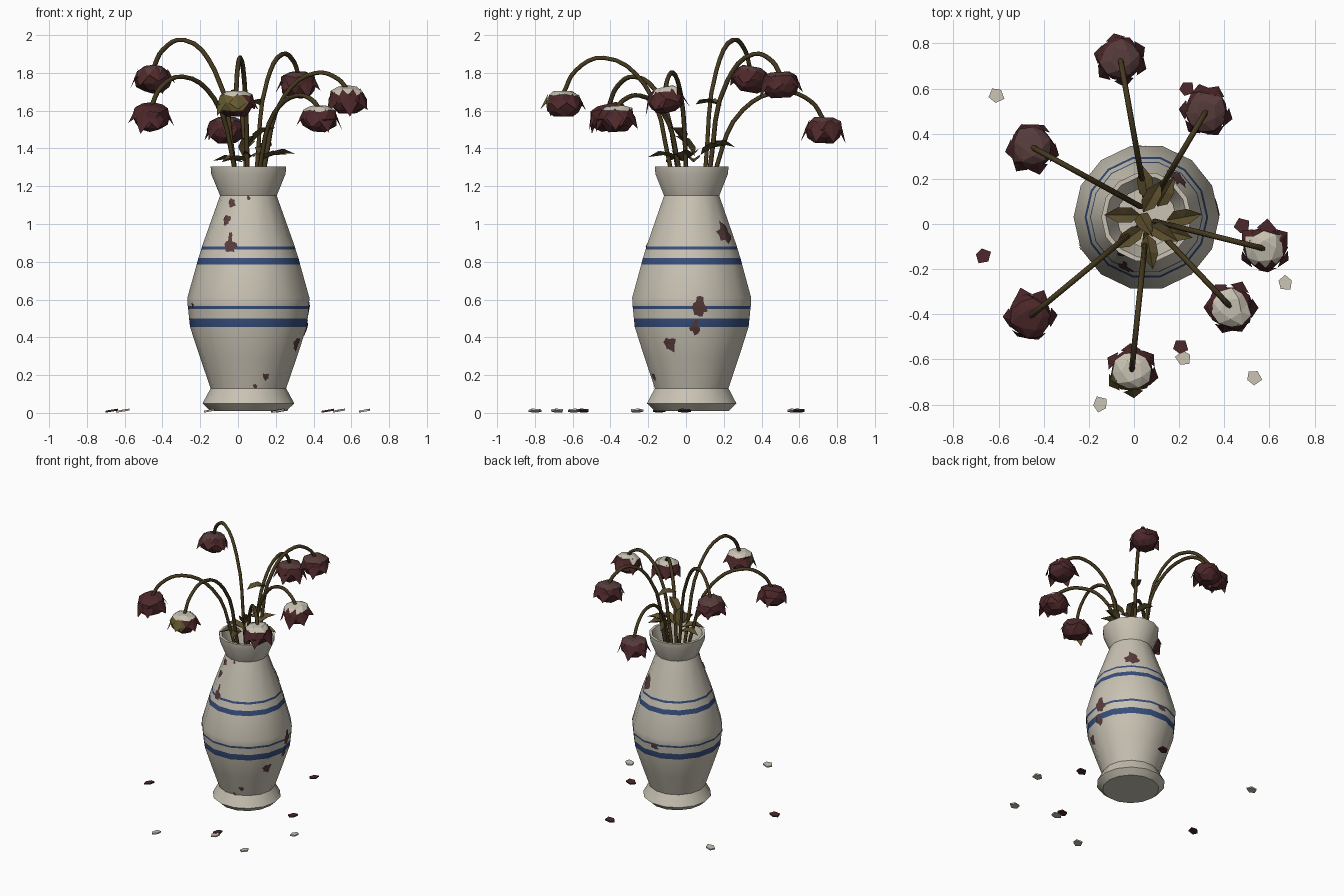
import bpy, bmesh, math, random
from mathutils import Vector, Matrix
from mathutils.bvhtree import BVHTree

random.seed(4)
default_cube = bpy.data.objects.get("Cube")
if default_cube:
    bpy.data.objects.remove(default_cube, do_unlink=True)


def material(name, color):
    mat = bpy.data.materials.new(name)
    mat.use_nodes = True
    rgba = (*color, 1.0)
    mat.diffuse_color = rgba
    shader = mat.node_tree.nodes["Principled BSDF"]
    shader.inputs["Base Color"].default_value = rgba
    shader.inputs["Roughness"].default_value = 0.8
    return mat


CREAM = material("cream", (0.58, 0.54, 0.45))
BLUE = material("glaze blue", (0.038, 0.076, 0.2))
MAROON = material("dried maroon", (0.075, 0.021, 0.023))
DUSTY = material("dusty maroon", (0.095, 0.044, 0.044))
STEM = material("stem brown", (0.061, 0.042, 0.014))
LEAF = material("leaf olive", (0.098, 0.07, 0.024))
FADED = material("faded olive", (0.13, 0.1, 0.03))


def finish(bm, name, mats):
    mesh = bpy.data.meshes.new(name)
    bm.to_mesh(mesh)
    bm.free()
    for mat in mats:
        mesh.materials.append(mat)
    obj = bpy.data.objects.new(name, mesh)
    bpy.context.collection.objects.link(obj)
    return obj


# Vase: a lathe profile of (radius, height), outside then inside
AXIS = Vector((0.055, 0.03, 0))
SIDES = 14
outside = [(0.2, 0.01), (0.243, 0.05), (0.2, 0.13), (0.255, 0.29), (0.309, 0.455),
           (0.314, 0.5), (0.319, 0.55), (0.321, 0.565), (0.323, 0.61), (0.274, 0.785),
           (0.265, 0.82), (0.25, 0.865), (0.246, 0.88), (0.15, 1.15), (0.197, 1.265),
           (0.2, 1.305)]
inside = [(0.18, 1.305), (0.13, 1.15), (0.29, 0.62), (0.18, 0.12)]
bands = [(0.455, 0.5), (0.55, 0.565), (0.785, 0.82), (0.865, 0.88)]

bm = bmesh.new()
rings = []
for radius, height in outside + inside:
    ring = []
    for i in range(SIDES):
        a = math.tau * i / SIDES
        ring.append(bm.verts.new(AXIS + Vector((radius * math.cos(a), radius * math.sin(a), height))))
    rings.append(ring)
bm.faces.new(rings[0][::-1])
bm.faces.new(rings[-1])
for low, high in zip(rings, rings[1:]):
    for i in range(SIDES):
        j = (i + 1) % SIDES
        face = bm.faces.new((low[i], low[j], high[j], high[i]))
        span = (round(low[i].co.z, 3), round(high[i].co.z, 3))
        face.material_index = 1 if span in bands else 0
bm.normal_update()
surface = BVHTree.FromBMesh(bm)
vase = finish(bm, "vase", [CREAM, BLUE])
bpy.context.view_layer.objects.active = vase
vase.select_set(True)
bpy.ops.object.shade_smooth_by_angle(angle=math.radians(32))
vase.select_set(False)


# Stains: ragged thin patches wrapped on the vase wall
def stain(bm, angle, height, width, tall, inner=False):
    a0 = math.radians(angle)

    def on_wall(u, v):
        base = AXIS + Vector((0, 0, height + v))
        a = a0 + u / 0.25
        out = Vector((math.cos(a), math.sin(a), 0))
        if inner:
            hit = surface.ray_cast(base, out)
            return hit[0] - out * 0.005
        hit = surface.ray_cast(base + out, -out)
        return hit[0] + out * 0.005

    count = 16
    center = bm.verts.new(on_wall(0, 0))
    middle, outer = [], []
    for i in range(count):
        a = math.tau * i / count
        k = random.uniform(0.6, 1.25)
        u, v = width * k * math.cos(a), tall * k * math.sin(a)
        middle.append(bm.verts.new(on_wall(u / 2, v / 2)))
        outer.append(bm.verts.new(on_wall(u, v)))
    for i in range(count):
        j = (i + 1) % count
        loops = [(center, middle[i], middle[j]), (middle[i], outer[i], outer[j], middle[j])]
        for loop in loops:
            bm.faces.new(loop[::-1] if inner else loop)


bm = bmesh.new()
for spot in [(-121, 1.11, 0.03, 0.03), (-125, 1.02, 0.025, 0.03), (-113, 0.88, 0.035, 0.035),
             (-115, 0.93, 0.015, 0.03), (-90, 1.14, 0.015, 0.012), (-24, 0.36, 0.035, 0.035),
             (-65, 0.19, 0.025, 0.022), (-80, 0.14, 0.015, 0.012), (53, 0.96, 0.06, 0.055),
             (8, 0.56, 0.03, 0.05), (3, 0.45, 0.02, 0.04), (95, 0.54, 0.025, 0.02),
             (-156, 0.57, 0.015, 0.015), (57, 1.25, 0.08, 0.03, True)]:
    stain(bm, *spot)
finish(bm, "wall_stains", [DUSTY])


# Flower heads: crumpled faceted buds with pointed outer petals
def flower_head(name, place, top_mat, faded_side):
    bm = bmesh.new()
    bmesh.ops.create_icosphere(bm, subdivisions=2, radius=0.097)
    for v in bm.verts:
        v.co *= random.uniform(0.9, 1.1)
        v.co.z = max(-0.072, min(0.065, v.co.z * 0.88))
    for i in range(6):
        a = math.tau * i / 6 + random.uniform(-0.2, 0.2)
        drop = random.uniform(-0.075, -0.03)
        pts = []
        for r, da, z in [(0.08, 0, 0.05), (0.102, -0.45, 0.0), (0.122, 0, drop), (0.102, 0.45, 0.0)]:
            pts.append(bm.verts.new((r * math.cos(a + da), r * math.sin(a + da), z)))
        bm.faces.new((pts[0], pts[1], pts[2]))
        bm.faces.new((pts[0], pts[2], pts[3]))
    tilt = Matrix.Rotation(random.uniform(-0.25, 0.25), 4, 'X')
    spin = Matrix.Rotation(random.uniform(0, math.tau), 4, 'Z')
    bm.transform(Matrix.Translation(place) @ tilt @ spin)
    bm.normal_update()
    for face in bm.faces:
        offset = face.calc_center_median() - place
        if offset.z > 0.035 and face.normal.z > 0.45:
            face.material_index = 1
        elif faded_side and offset.y < 0 and offset.x < 0.04 and offset.z > -0.045:
            face.material_index = 2
    finish(bm, name, [MAROON, top_mat, FADED])


# Stems: tubes that rise out of the neck, arch over and droop
def stem(name, head, peak):
    root = Vector((0.06, 0.02 if head.y < 0 else 0.06, 0))
    top = head.z + 0.05
    path = [(0.06, 0.95), (0.16, 1.32), (0.36, 1.3 + 0.76 * (peak - 1.3)),
            (0.68, peak), (0.9, peak - 0.35 * (peak - top)), (1, top)]
    curve = bpy.data.curves.new(name, 'CURVE')
    curve.dimensions = '3D'
    curve.resolution_u = 4
    curve.bevel_depth = 0.0125
    curve.bevel_resolution = 1
    curve.use_fill_caps = True
    spline = curve.splines.new('BEZIER')
    spline.bezier_points.add(len(path) - 1)
    for point, (t, z) in zip(spline.bezier_points, path):
        flat = root.lerp(Vector((head.x, head.y, 0)), t)
        point.co = (flat.x, flat.y, z)
        point.handle_left_type = point.handle_right_type = 'AUTO'
    curve.materials.append(STEM)
    obj = bpy.data.objects.new(name, curve)
    bpy.context.collection.objects.link(obj)


# Each flower: head position, arch height, colour of its top
flowers = [("back", (-0.06, 0.73, 1.5), 1.7, DUSTY),
           ("back_left", (0.32, 0.5, 1.74), 1.9, DUSTY),
           ("back_right", (-0.45, 0.34, 1.77), 1.975, DUSTY),
           ("front_right", (-0.46, -0.41, 1.57), 1.78, MAROON),
           ("front", (-0.01, -0.65, 1.64), 1.88, CREAM),
           ("front_left", (0.43, -0.37, 1.56), 1.68, CREAM),
           ("left", (0.58, -0.11, 1.66), 1.8, CREAM)]
for label, head, peak, top_mat in flowers:
    place = Vector(head)
    flower_head("flower_" + label, place, top_mat, label == "front")
    stem("stem_" + label, place, peak)


# Leaves: folded pointed blades around the mouth
def leaf(bm, x, y, z, yaw, pitch):
    half = 0.08
    place = (Matrix.Translation((x, y, z)) @ Matrix.Rotation(math.radians(yaw), 4, 'Z')
             @ Matrix.Rotation(math.radians(-pitch), 4, 'Y'))
    back, mid, tip = [bm.verts.new(place @ Vector((u, 0, w)))
                      for u, w in [(-half, 0), (0, 0.005), (half, -0.02)]]
    for side in (-1, 1):
        edge = [bm.verts.new(place @ Vector((u, side * 0.034, 0.022))) for u in (-0.035, 0.025)]
        bm.faces.new((back, edge[0], mid))
        bm.faces.new((mid, edge[0], edge[1]))
        bm.faces.new((mid, edge[1], tip))


bm = bmesh.new()
for spec in [(0.08, 0.12, 1.64, 60, 5), (-0.05, 0.04, 1.34, 180, 10), (-0.02, -0.06, 1.34, 215, 5),
             (0.22, 0.03, 1.37, 10, 15), (0.13, -0.04, 1.48, -30, 35), (0.07, -0.12, 1.36, -80, 10),
             (0.18, -0.04, 1.36, -15, 20), (0.05, 0.18, 1.42, 100, 5), (0.14, 0.14, 1.4, 60, 25),
             (0.05, 0.0, 1.42, -60, 50)]:
    leaf(bm, *spec)
finish(bm, "leaves", [LEAF])


# Fallen petals: thin tilted five-sided plates on the floor
bm = bmesh.new()
for x, y, index in [(-0.61, 0.57, 0), (-0.67, -0.14, 1), (-0.15, -0.8, 0), (0.205, -0.545, 1),
                    (0.22, -0.595, 0), (0.53, -0.68, 0), (0.67, -0.26, 0), (0.48, -0.01, 1),
                    (0.23, 0.6, 1)]:
    turn = random.uniform(0, math.tau)
    ring = []
    for i in range(5):
        a = turn + math.tau * i / 5
        r = random.uniform(0.03, 0.04)
        ring.append(Vector((x + r * math.cos(a), y + r * math.sin(a), 0.012 + 0.006 * math.cos(a))))
    upper = [bm.verts.new(p + Vector((0, 0, 0.005))) for p in ring]
    lower = [bm.verts.new(p - Vector((0, 0, 0.005))) for p in ring]
    faces = [bm.faces.new(upper), bm.faces.new(lower[::-1])]
    for i in range(5):
        j = (i + 1) % 5
        faces.append(bm.faces.new((lower[i], lower[j], upper[j], upper[i])))
    for face in faces:
        face.material_index = index
finish(bm, "fallen_petals", [CREAM, MAROON])
